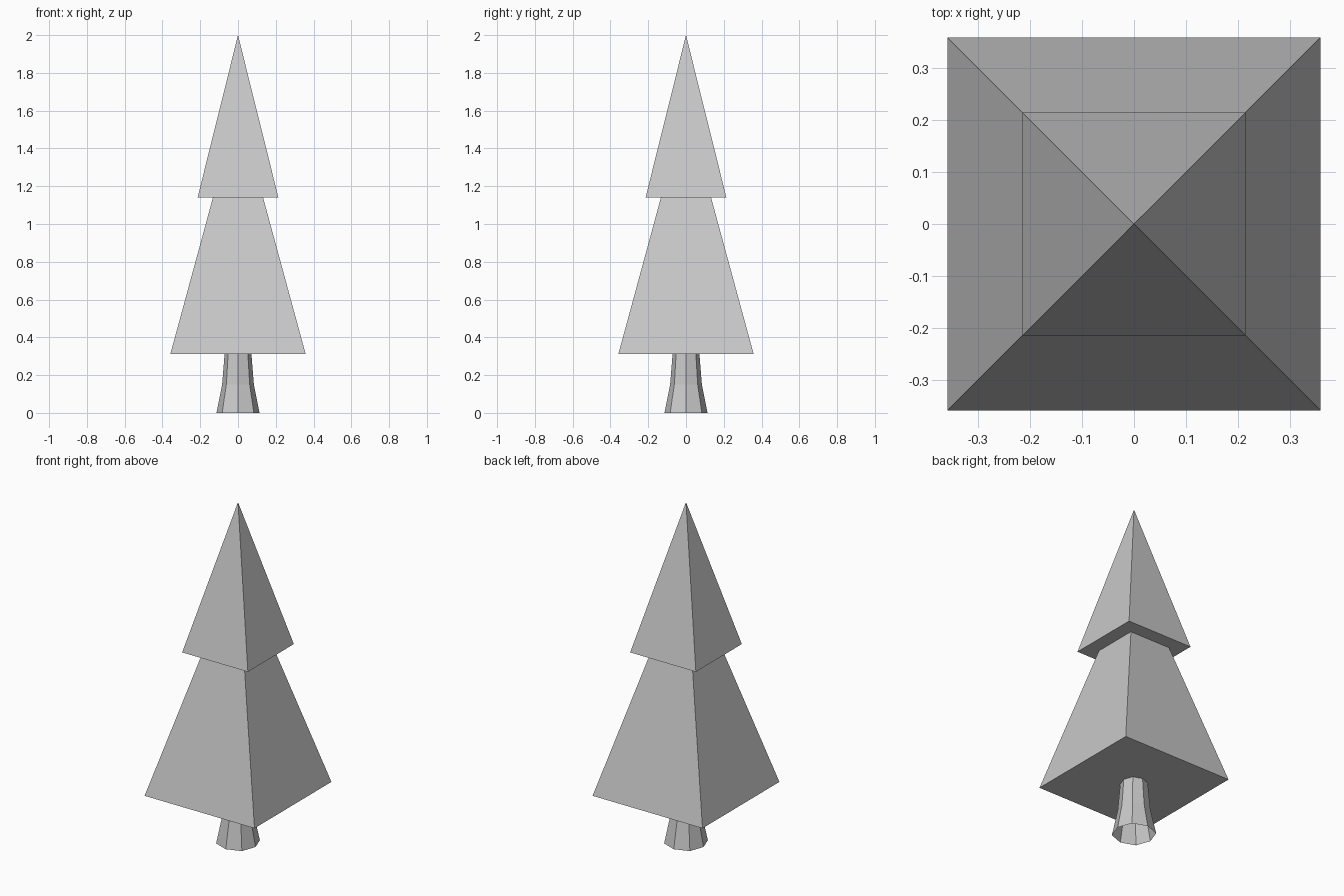
import bpy
import bmesh
from math import cos, sin, pi

cube = bpy.data.objects.get("Cube")
if cube:
    bpy.data.objects.remove(cube, do_unlink=True)

# Single flat colour
grey = bpy.data.materials.new("light_grey")
grey.use_nodes = True
colour = (0.58, 0.58, 0.58, 1)
grey.diffuse_color = colour
grey.node_tree.nodes["Principled BSDF"].inputs["Base Color"].default_value = colour


def add_object(name, bm):
    bmesh.ops.recalc_face_normals(bm, faces=bm.faces)
    mesh = bpy.data.meshes.new(name)
    bm.to_mesh(mesh)
    bm.free()
    mesh.materials.append(grey)
    obj = bpy.data.objects.new(name, mesh)
    bpy.context.collection.objects.link(obj)
    return obj


def pyramid(name, half, bottom, top):
    bm = bmesh.new()
    base = [bm.verts.new((x * half, y * half, bottom))
            for x, y in ((-1, -1), (1, -1), (1, 1), (-1, 1))]
    apex = bm.verts.new((0, 0, top))
    bm.faces.new(base[::-1])
    for i in range(4):
        bm.faces.new((base[i], base[(i + 1) % 4], apex))
    return add_object(name, bm)


def open_trunk(name, profile, sides=8):
    bm = bmesh.new()
    rings = []
    for radius, z in profile:
        ring = []
        for i in range(sides):
            # Diagonal corners reach out slightly further
            r = radius * (1.04 if i % 2 else 1)
            a = 2 * pi * i / sides
            ring.append(bm.verts.new((r * cos(a), r * sin(a), z)))
        rings.append(ring)
    for low, high in zip(rings, rings[1:]):
        for i in range(sides):
            j = (i + 1) % sides
            bm.faces.new((low[i], low[j], high[j], high[i]))
    return add_object(name, bm)


# Foliage tiers
pyramid("lower_foliage", 0.358, 0.312, 1.628)
pyramid("upper_foliage", 0.214, 1.14, 2.0)

# Flared trunk, hollow and open underneath
open_trunk("trunk", [(0.114, 0), (0.084, 0.15), (0.071, 0.312)])
